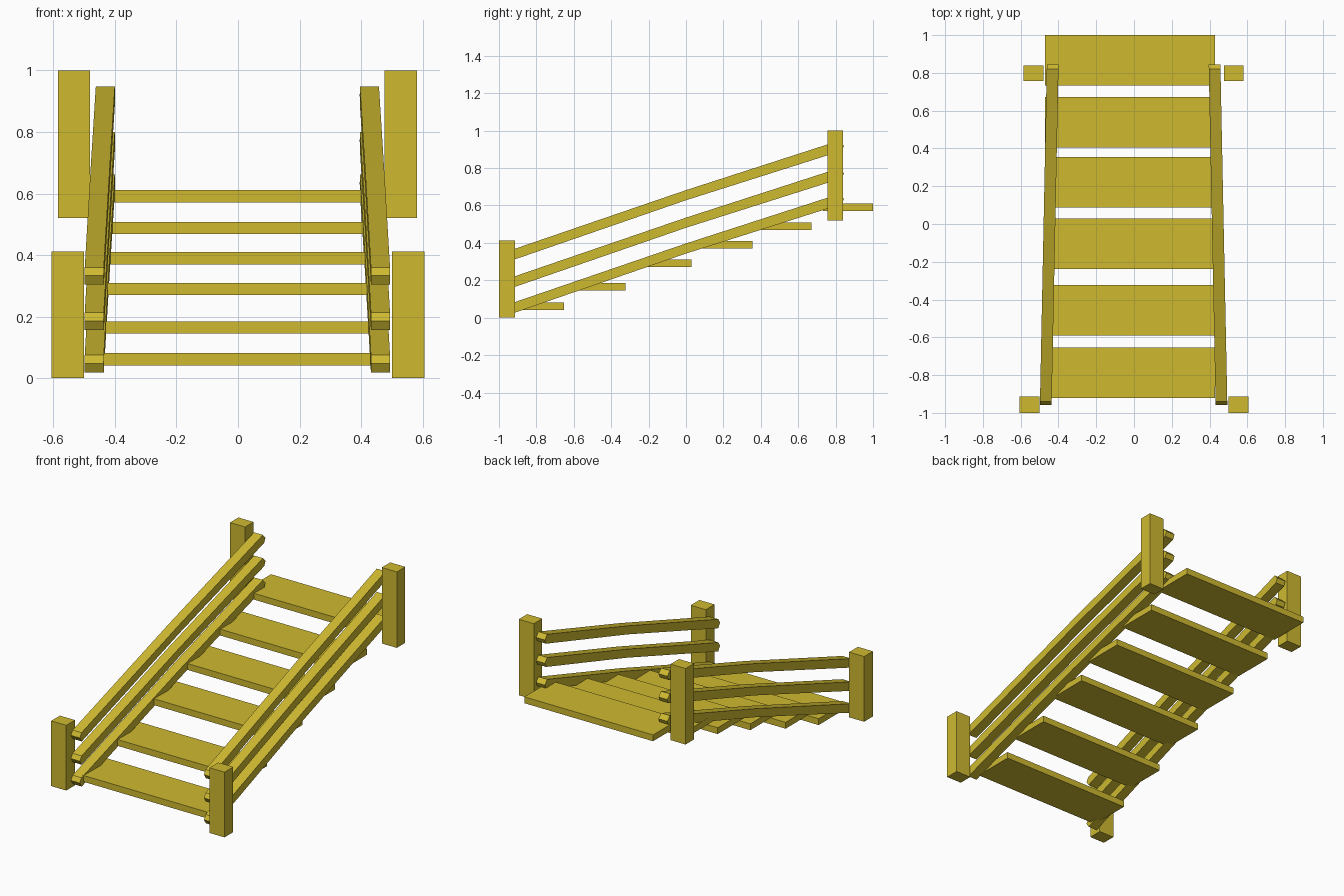
import bpy
import bmesh

if "Cube" in bpy.data.objects:
    bpy.data.objects.remove(bpy.data.objects["Cube"])

mat = bpy.data.materials.new("yellow_wood")
mat.diffuse_color = (0.62, 0.49, 0.03, 1)
mat.use_nodes = True
mat.node_tree.nodes["Principled BSDF"].inputs["Base Color"].default_value = mat.diffuse_color


def finish(name, bm):
    bmesh.ops.recalc_face_normals(bm, faces=bm.faces)
    mesh = bpy.data.meshes.new(name)
    bm.to_mesh(mesh)
    bm.free()
    mesh.materials.append(mat)
    obj = bpy.data.objects.new(name, mesh)
    bpy.context.collection.objects.link(obj)
    return obj


def box(name, x, y, z):
    """Box from (min, max) pairs."""
    bm = bmesh.new()
    bmesh.ops.create_cube(bm, size=1)
    for v in bm.verts:
        for i, (a, b) in enumerate((x, y, z)):
            v.co[i] = b if v.co[i] > 0 else a
    return finish(name, bm)


# Rail side outline (y, z): slightly arched bar with pointed ends
OUTLINE = [(-0.94, 0.36), (-0.957, 0.333), (-0.938, 0.304), (0.0, 0.628),
           (0.832, 0.892), (0.845, 0.92), (0.82, 0.947), (0.0, 0.682)]


def rail(name, side, drop):
    """Bar leaning towards the middle as it climbs."""
    bm = bmesh.new()
    loops = []
    for off in (-0.031, 0.031):
        loop = []
        for y, z in OUTLINE:
            x = 0.465 - 0.0365 * (y + 0.95) / 1.79
            loop.append(bm.verts.new((side * (x + off) - 0.002, y, z - drop)))
        loops.append(loop)
    a, b = loops
    n = len(OUTLINE)
    for i in range(n):
        j = (i + 1) % n
        bm.faces.new((a[i], a[j], b[j], b[i]))
    # Side faces, split at the arch
    for l in loops:
        bm.faces.new((l[0], l[1], l[2], l[3], l[7]))
        bm.faces.new((l[3], l[4], l[5], l[6], l[7]))
    return finish(name, bm)


# Treads
TREADS = [(-0.92, 0.042), (-0.59, 0.145), (-0.238, 0.27),
          (0.088, 0.37), (0.405, 0.468), (0.733, 0.571)]
for i, (y, z) in enumerate(TREADS):
    box(f"tread_{i + 1}", (-0.47, 0.43), (y, y + 0.267), (z, z + 0.04))

# Posts and rails on both sides
for label, s in (("left", -1), ("right", 1)):
    box(f"front_post_{label}", sorted((s * 0.501, s * 0.606)),
        (-1.0, -0.913), (0.0, 0.412))
    back = [s * 0.478 - 0.002, s * 0.583 - 0.002]
    box(f"back_post_{label}", sorted(back), (0.756, 0.84), (0.52, 1.0))
    for i, drop in enumerate((0.285, 0.147, 0.0)):
        rail(f"rail_{label}_{i + 1}", s, drop)
